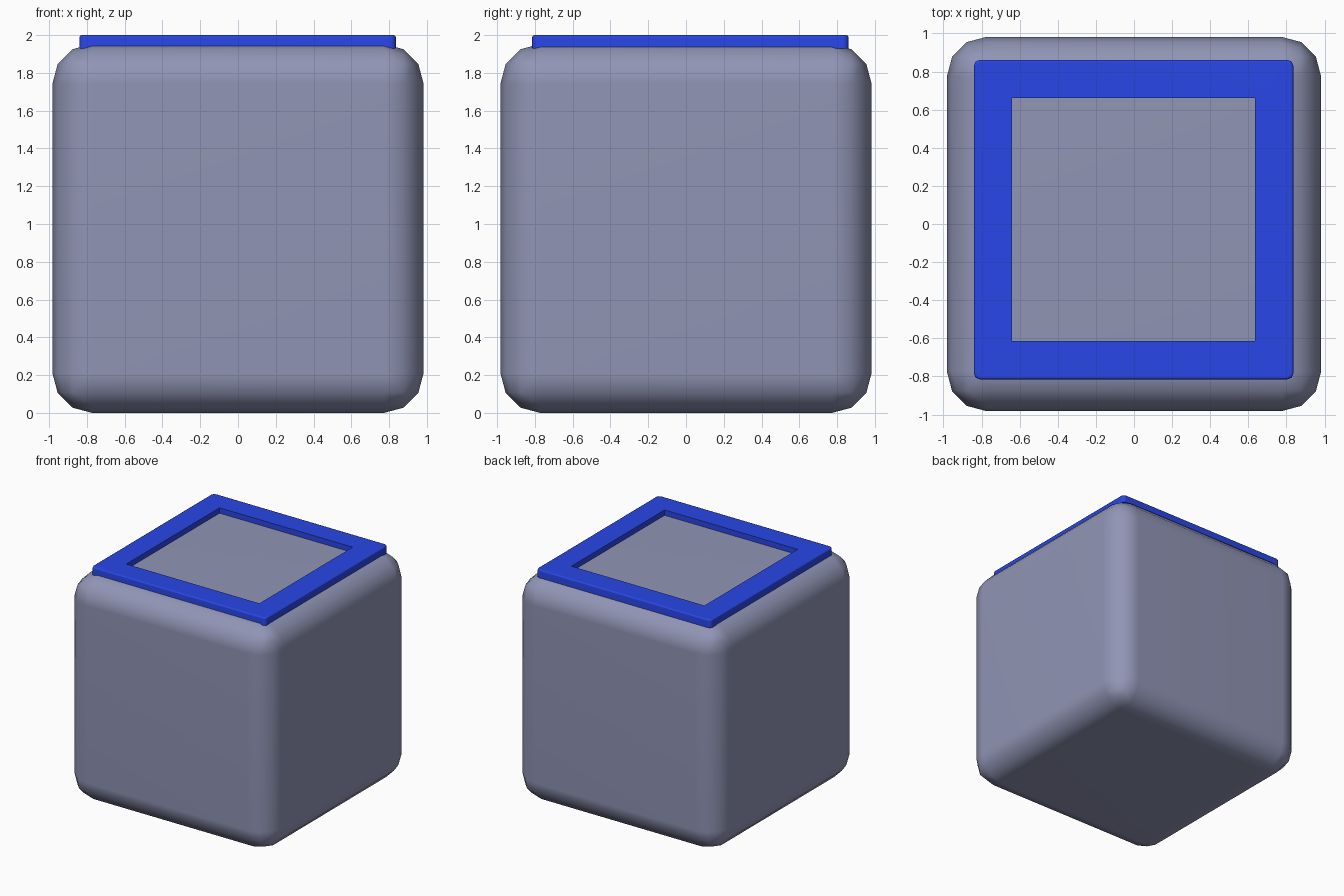
import bpy, bmesh

if "Cube" in bpy.data.objects:
    bpy.data.objects.remove(bpy.data.objects["Cube"])


def make_object(name, bm, color):
    mesh = bpy.data.meshes.new(name)
    bmesh.ops.recalc_face_normals(bm, faces=bm.faces)
    bm.to_mesh(mesh)
    bm.free()
    ob = bpy.data.objects.new(name, mesh)
    bpy.context.collection.objects.link(ob)
    mat = bpy.data.materials.new(name + "_color")
    mat.diffuse_color = color
    mat.use_nodes = True
    mat.node_tree.nodes["Principled BSDF"].inputs["Base Color"].default_value = mat.diffuse_color
    mesh.materials.append(mat)
    return ob


def smooth(ob, angle):
    # Smooth bevels while the large faces keep flat shading
    bpy.ops.object.select_all(action='DESELECT')
    ob.select_set(True)
    bpy.context.view_layer.objects.active = ob
    bpy.ops.object.shade_smooth_by_angle(angle=angle)
    mod = ob.modifiers.new("weighted_normals", 'WEIGHTED_NORMAL')
    mod.keep_sharp = True


# Rounded cube body
bm = bmesh.new()
bmesh.ops.create_cube(bm, size=1)
for v in bm.verts:
    v.co.x *= 1.965
    v.co.y *= 1.965
    v.co.z = (v.co.z + 0.5) * 1.953
bmesh.ops.bevel(bm, geom=bm.edges[:], offset=0.21, segments=3,
                profile=0.5, affect='EDGES')
body = make_object("body", bm, (0.28, 0.30, 0.46, 1))
smooth(body, 0.8)

# Square frame on the top, set slightly towards the back
bm = bmesh.new()
CX, CY, OUT, INN, Z0, Z1 = -0.002, 0.023, 0.838, 0.638, 1.93, 2.0
corners = [(-1, -1), (1, -1), (1, 1), (-1, 1)]


def loop(half, z):
    return [bm.verts.new((x * half + CX, y * half + CY, z)) for x, y in corners]


rings = [loop(OUT, Z0), loop(OUT, Z1), loop(INN, Z1), loop(INN, Z0)]
for i in range(4):
    a, b = rings[i], rings[(i + 1) % 4]
    for k in range(4):
        n = (k + 1) % 4
        bm.faces.new((a[k], a[n], b[n], b[k]))


def is_outer(v):
    return max(abs(v.co.x - CX), abs(v.co.y - CY)) > OUT - 0.001


# Round the outer corners, then soften the outer top rim
upright = [e for e in bm.edges if all(is_outer(v) for v in e.verts)
           and abs(e.verts[0].co.z - e.verts[1].co.z) > 0.01]
bmesh.ops.bevel(bm, geom=upright, offset=0.03, segments=2,
                profile=0.5, affect='EDGES')
rim = [e for e in bm.edges
       if all(v.co.z > Z1 - 0.001
              and max(abs(v.co.x - CX), abs(v.co.y - CY)) > OUT - 0.05
              for v in e.verts)
       and any(abs(f.normal.z) < 0.5 for f in e.link_faces)]
bmesh.ops.bevel(bm, geom=rim, offset=0.012, segments=2,
                profile=0.5, affect='EDGES')
frame = make_object("top_frame", bm, (0.022, 0.062, 0.8, 1))
smooth(frame, 0.8)
